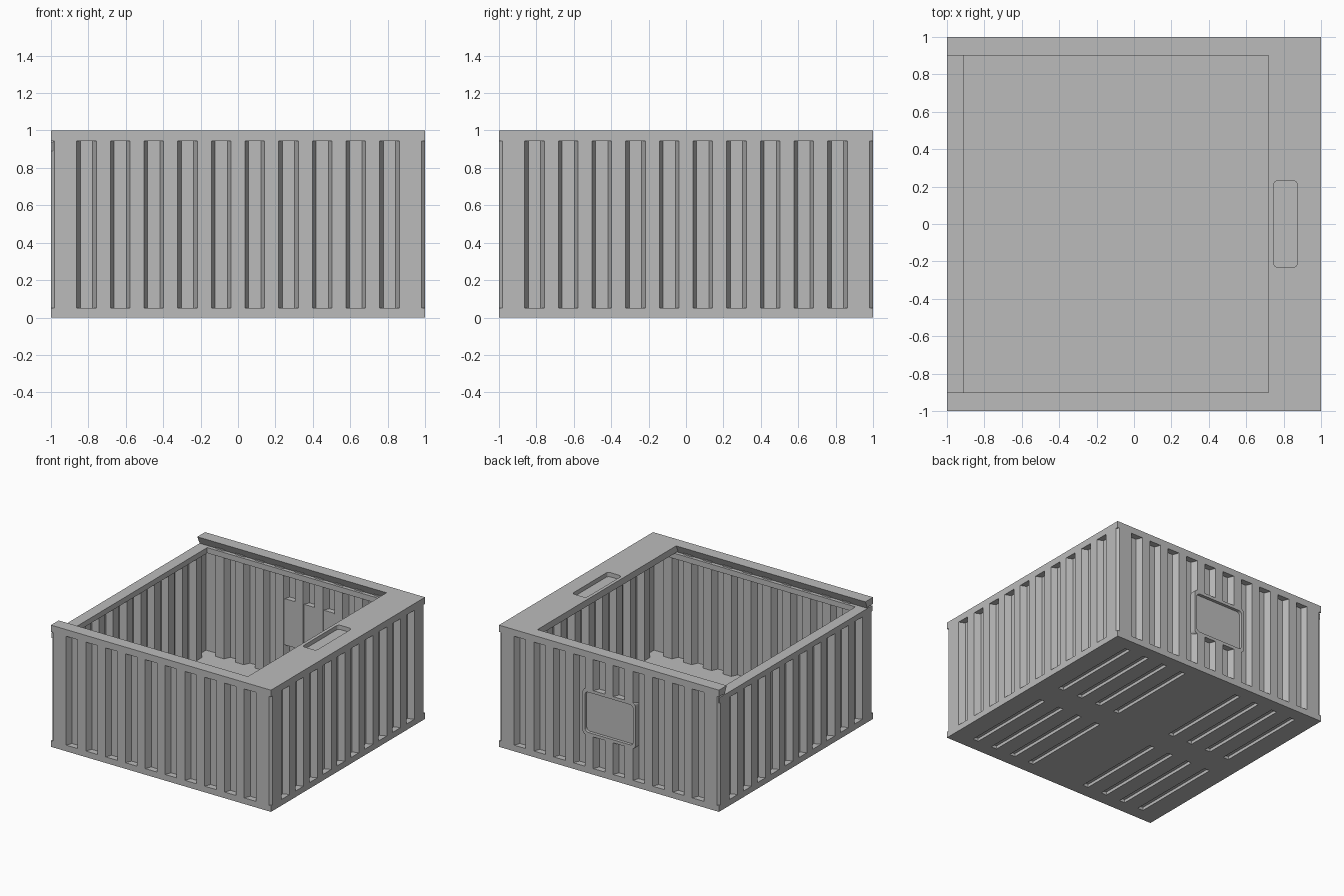
import bpy, bmesh, math
from mathutils import Matrix, Vector

if "Cube" in bpy.data.objects:
    bpy.data.objects.remove(bpy.data.objects["Cube"], do_unlink=True)

GREY = (0.5, 0.5, 0.5, 1)
mat = bpy.data.materials.new("plain grey")
mat.use_nodes = True
mat.diffuse_color = GREY
mat.node_tree.nodes["Principled BSDF"].inputs["Base Color"].default_value = GREY

RIM, BASE = 0.945, 0.05        # underside of rim, top of floor
LEDGE, LOW = 0.89, 0.935       # lid ledge underside, lowered side top


def finish(name, bm):
    bmesh.ops.recalc_face_normals(bm, faces=bm.faces)
    mesh = bpy.data.meshes.new(name)
    bm.to_mesh(mesh)
    bm.free()
    mesh.materials.append(mat)
    obj = bpy.data.objects.new(name, mesh)
    bpy.context.collection.objects.link(obj)
    return obj


def extrude(bm, points, direction):
    face = bm.faces.new([bm.verts.new(p) for p in points])
    new = bmesh.ops.extrude_face_region(bm, geom=[face])["geom"]
    verts = [v for v in new if isinstance(v, bmesh.types.BMVert)]
    bmesh.ops.translate(bm, verts=verts, vec=direction)


def add_box(bm, lo, hi):
    extrude(bm, [(lo[0], lo[1], lo[2]), (hi[0], lo[1], lo[2]),
                 (hi[0], hi[1], lo[2]), (lo[0], hi[1], lo[2])],
            (0, 0, hi[2] - lo[2]))


def box(name, lo, hi):
    bm = bmesh.new()
    add_box(bm, lo, hi)
    return finish(name, bm)


def rounded(name, a, b, r, depth, matrix):
    """Rounded slab of half size a by b, placed by a matrix."""
    pts = []
    for i, (sx, sy) in enumerate([(1, 1), (-1, 1), (-1, -1), (1, -1)]):
        for k in range(5):
            t = math.pi / 2 * (i + k / 4)
            pts.append((sx * (a - r) + r * math.cos(t), sy * (b - r) + r * math.sin(t), 0))
    bm = bmesh.new()
    extrude(bm, pts, (0, 0, depth))
    bm.transform(matrix)
    return finish(name, bm)


def combine(target, tool, operation):
    mod = target.modifiers.new("cut", "BOOLEAN")
    mod.operation, mod.solver, mod.object = operation, "EXACT", tool
    with bpy.context.temp_override(object=target, active_object=target):
        bpy.ops.object.modifier_apply(modifier=mod.name)
    bpy.data.objects.remove(tool, do_unlink=True)


def wall(name, angle, top):
    """Corrugated panel on the +y side, turned into place."""
    outer, inner = [(-0.99, 0.99), (-0.98, 1)], [(-0.97, 0.97)]
    for i in range(10):
        c = -0.81 + 0.18 * i
        for u, d in [(-0.053, 0), (-0.033, 0.05), (0.033, 0.05), (0.053, 0)]:
            outer.append((c + u, 1 - d))
            inner.append((c + u * 1.15, 0.97 - d))
    outer += [(0.98, 1), (0.99, 0.99)]
    inner.append((0.97, 0.97))
    bm = bmesh.new()
    extrude(bm, [(x, y, BASE) for x, y in outer + inner[::-1]], (0, 0, top - BASE))
    bm.transform(Matrix.Rotation(angle, 4, "Z"))
    return finish(name, bm)


# Corrugated walls, lower on the open side
back = wall("back_wall", 0, RIM)
wall("open_side_wall", math.pi / 2, LEDGE)
wall("front_wall", math.pi, RIM)
wall("handle_side_wall", -math.pi / 2, RIM)

# Label pocket on the back wall
facing = Matrix.Translation((0, 0.925, 0.5)) @ Matrix.Rotation(-math.pi / 2, 4, "X")
combine(back, rounded("label_frame", 0.24, 0.19, 0.03, 0.075, facing), "UNION")
facing = Matrix.Translation((0, 0.975, 0.5)) @ Matrix.Rotation(-math.pi / 2, 4, "X")
combine(back, rounded("label_cutter", 0.22, 0.165, 0.03, 0.1, facing), "DIFFERENCE")

# Floor with shallow grooves underneath
floor = box("floor", (-1, -1, 0), (1, 1, BASE))
bm = bmesh.new()
for side in (-1, 1):
    for i in range(4):
        x = side * (0.27 + 0.18 * i)
        for y in (-0.5, 0.5):
            add_box(bm, (x - 0.025, y - 0.39, -0.1), (x + 0.025, y + 0.39, 0.025))
combine(floor, finish("groove_cutter", bm), "DIFFERENCE")

# Side rails with undercut lips that guide a sliding lid
for name, s in (("front_rail", -1), ("back_rail", 1)):
    profile = [(1, RIM), (1, 1), (0.9, 1), (0.93, LOW), (0.9, LOW), (0.9, LEDGE),
               (0.94, LEDGE), (0.94, RIM)]
    bm = bmesh.new()
    extrude(bm, [(-1, s * y, z) for y, z in profile], (2, 0, 0))
    finish(name, bm)

# Lowered sill on the open side
box("open_side_sill", (-1, -0.99, LEDGE), (-0.91, 0.99, LOW))

# Wide top panel with a finger recess
panel = box("top_panel", (0.72, -1, RIM), (1, 1, 1))
place = Matrix.Translation((0.81, 0, 0.965))
combine(panel, rounded("recess_cutter", 0.063, 0.233, 0.025, 0.1, place), "DIFFERENCE")
